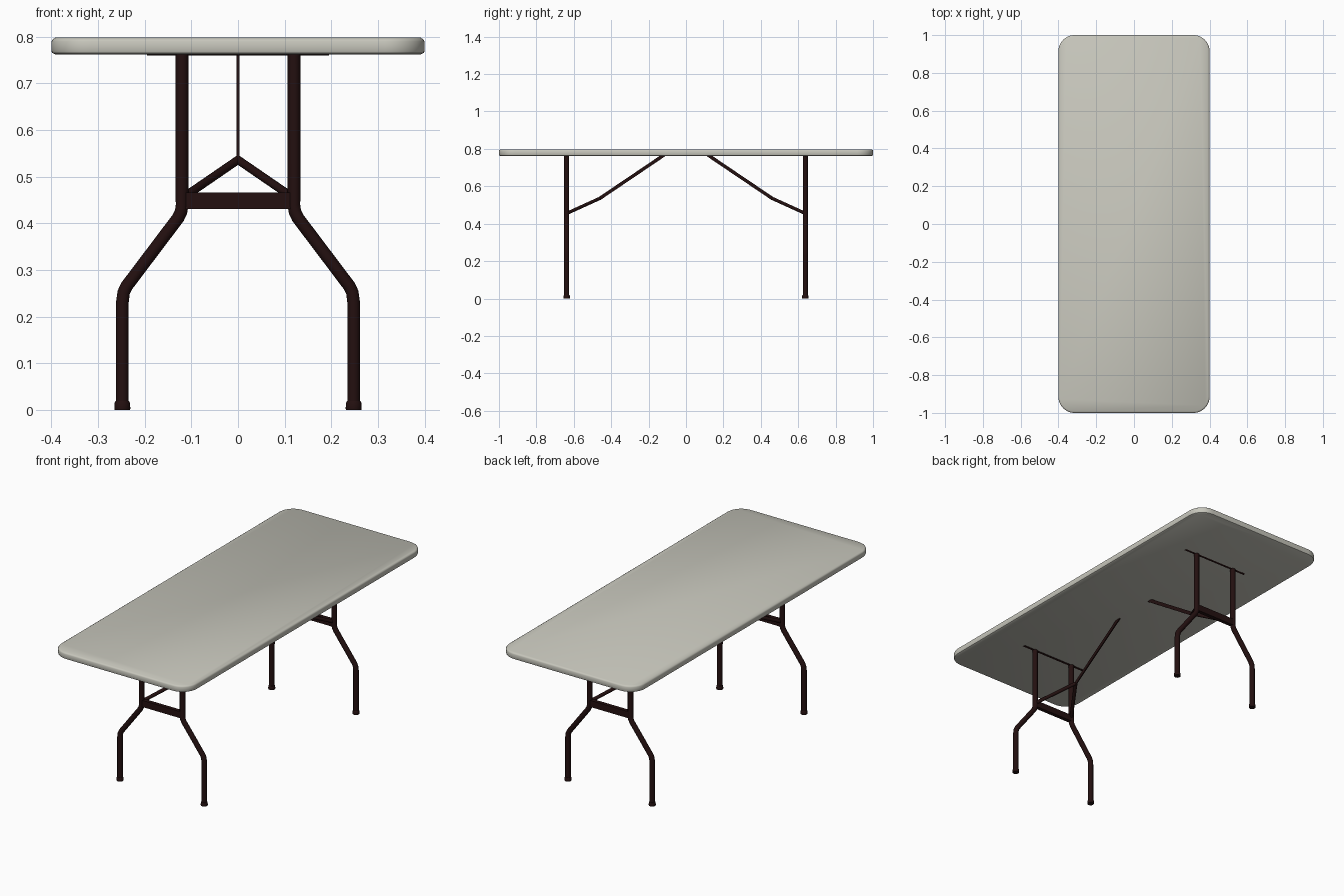
import bpy, bmesh, math
from mathutils import Vector

if "Cube" in bpy.data.objects:
    bpy.data.objects.remove(bpy.data.objects["Cube"])


def material(name, rgb):
    m = bpy.data.materials.new(name)
    m.diffuse_color = (*rgb, 1)
    m.use_nodes = True
    m.node_tree.nodes["Principled BSDF"].inputs["Base Color"].default_value = m.diffuse_color
    return m


CREAM = material("warm grey plastic", (0.57, 0.565, 0.50))
BROWN = material("dark brown metal", (0.017, 0.005, 0.005))


def add_mesh(name, me, mat, angle=35):
    me.materials.clear()
    me.materials.append(mat)
    ob = bpy.data.objects.new(name, me)
    bpy.context.collection.objects.link(ob)
    bpy.ops.object.select_all(action='DESELECT')
    ob.select_set(True)
    bpy.context.view_layer.objects.active = ob
    bpy.ops.object.shade_smooth_by_angle(angle=math.radians(angle))
    return ob


def tube(name, points, radius):
    cu = bpy.data.curves.new(name, 'CURVE')
    cu.dimensions = '3D'
    cu.bevel_depth = radius
    cu.bevel_resolution = 4
    cu.use_fill_caps = True
    sp = cu.splines.new('POLY')
    sp.points.add(len(points) - 1)
    for p, co in zip(sp.points, points):
        p.co = (*co, 1)
    tmp = bpy.data.objects.new(name + "_path", cu)
    bpy.context.collection.objects.link(tmp)
    bpy.context.view_layer.update()
    dg = bpy.context.evaluated_depsgraph_get()
    me = bpy.data.meshes.new_from_object(tmp.evaluated_get(dg))
    bpy.data.objects.remove(tmp)
    return add_mesh(name, me, BROWN)


def rings(name, loops, mat):
    """Closed solid skinned through a stack of equal-length point loops."""
    bm = bmesh.new()
    vs = [[bm.verts.new(p) for p in loop] for loop in loops]
    n = len(vs[0])
    for a, b in zip(vs, vs[1:]):
        for i in range(n):
            j = (i + 1) % n
            bm.faces.new((a[i], a[j], b[j], b[i]))
    bm.faces.new(vs[0][::-1])
    bm.faces.new(vs[-1])
    bmesh.ops.recalc_face_normals(bm, faces=bm.faces)
    me = bpy.data.meshes.new(name)
    bm.to_mesh(me)
    bm.free()
    return add_mesh(name, me, mat)


def rounded_rect(hx, hy, r, z, seg=10):
    pts = []
    for k, (sx, sy) in enumerate(((1, 1), (-1, 1), (-1, -1), (1, -1))):
        for i in range(seg + 1):
            a = math.pi / 2 * (k + i / seg)
            pts.append((sx * (hx - r) + r * math.cos(a),
                        sy * (hy - r) + r * math.sin(a), z))
    return pts


def circle(x, y, r, z, n=20):
    return [(x + r * math.cos(math.tau * i / n), y + r * math.sin(math.tau * i / n), z)
            for i in range(n)]


def box(name, a, b, width, height):
    """Flat bar from a to b, width across x (or y for bars along x)."""
    a, b = Vector(a), Vector(b)
    d = (b - a).normalized()
    side = Vector((0, 1, 0)) if abs(d.x) > 0.9 else Vector((1, 0, 0))
    up = d.cross(side).normalized()
    corners = [side * (width / 2 * s) + up * (height / 2 * t)
               for s, t in ((1, 1), (-1, 1), (-1, -1), (1, -1))]
    return rings(name, [[a + c for c in corners], [b + c for c in corners]], BROWN)


# Table top: rounded slab with softened rims
R = 0.085
profile = [(0.008, 0.762), (0.002, 0.765), (0.0, 0.769),
           (0.0, 0.790), (0.002, 0.794), (0.008, 0.798)]
rings("table_top", [rounded_rect(0.4 - i, 1 - i, R - i, z) for i, z in profile], CREAM)

# Folding leg frames at both ends
for sy, end in ((-1, "front"), (1, "back")):
    Y = 0.638 * sy
    for sx, side in ((-1, "left"), (1, "right")):
        tag = f"{end}_{side}"
        # bent leg tube
        tube(f"leg_{tag}", [(sx * x, Y, z) for x, z in (
            (0.120, 0.775), (0.120, 0.438), (0.122, 0.425), (0.128, 0.412),
            (0.239, 0.265), (0.245, 0.252), (0.248, 0.230), (0.248, 0.004))], 0.0135)
        # foot cap
        X = 0.248 * sx
        rings(f"foot_{tag}", [circle(X, Y, r, z) for r, z in (
            (0.0165, 0.0), (0.0172, 0.003), (0.0165, 0.015), (0.0145, 0.019))], BROWN)
        # V-shaped lower brace
        tube(f"brace_fork_{tag}", [(sx * 0.118, Y, 0.455), (0, 0.46 * sy, 0.536)], 0.009)
    # cross bar, hinge rod and flat upper brace
    box(f"cross_bar_{end}", (-0.115, Y, 0.448), (0.115, Y, 0.448), 0.020, 0.035)
    tube(f"hinge_rod_{end}", [(-0.195, Y, 0.772), (0.195, Y, 0.772)], 0.0125)
    box(f"brace_bar_{end}", (0, 0.463 * sy, 0.534), (0, 0.115 * sy, 0.769), 0.006, 0.018)
